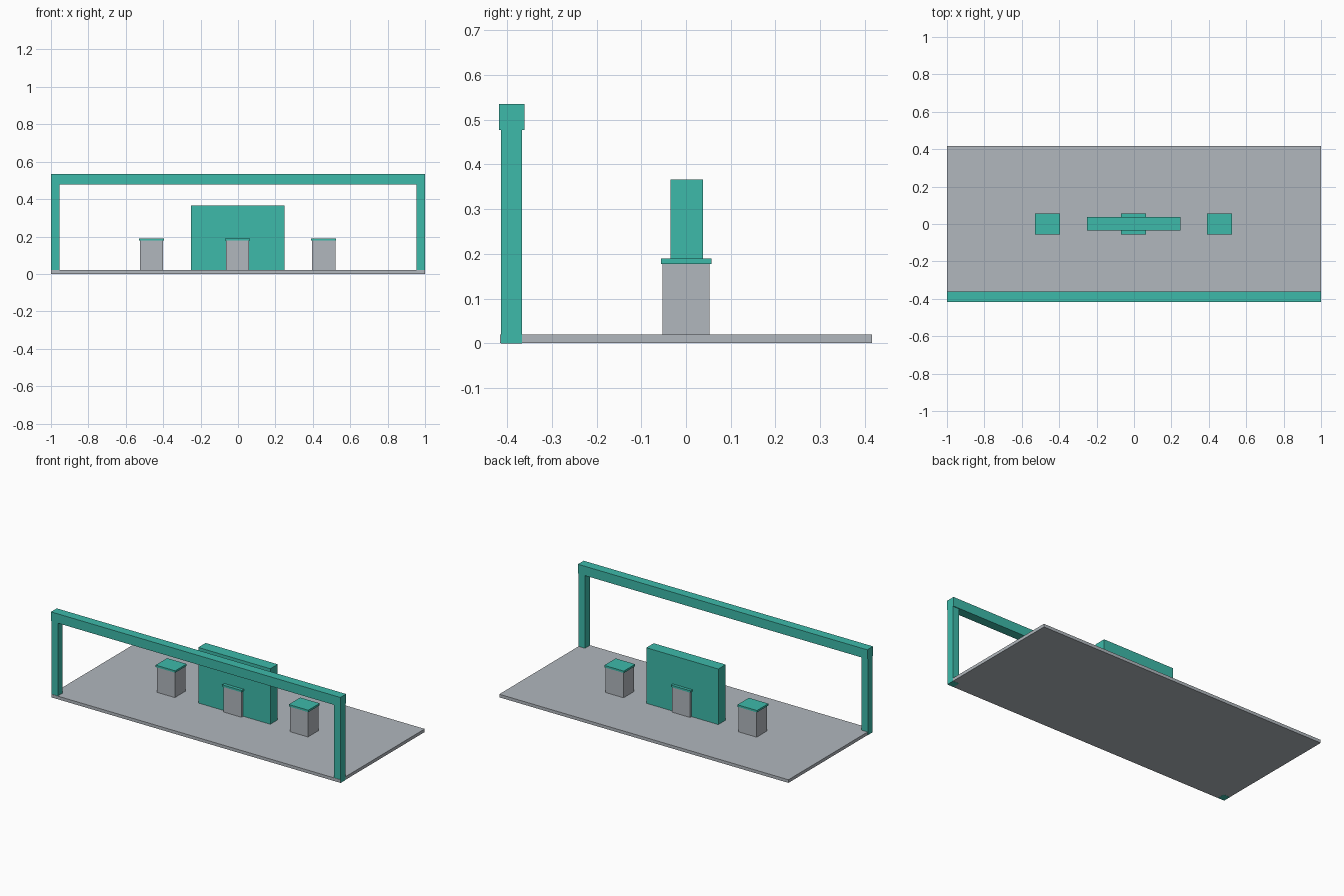
import bpy

if "Cube" in bpy.data.objects:
    bpy.data.objects.remove(bpy.data.objects["Cube"])


def make_material(name, color):
    mat = bpy.data.materials.new(name)
    mat.diffuse_color = (*color, 1.0)
    mat.use_nodes = True
    mat.node_tree.nodes["Principled BSDF"].inputs["Base Color"].default_value = mat.diffuse_color
    return mat


teal = make_material("teal", (0.047, 0.49, 0.40))
grey = make_material("light_grey", (0.44, 0.475, 0.51))


def box(name, x, y, z, mat):
    """Box spanning the (min, max) ranges along each axis."""
    bpy.ops.mesh.primitive_cube_add(size=1)
    obj = bpy.context.object
    obj.name = name
    for v in obj.data.vertices:
        v.co = [r[0] if c < 0 else r[1] for c, r in zip(v.co, (x, y, z))]
    obj.data.materials.append(mat)
    return obj


# Ground slab
box("base_slab", (-0.9992, 0.9992), (-0.416, 0.416), (0.0005, 0.02), grey)

# Entrance frame: two posts and a crossbeam
for side, x in (("left", (-1.0, -0.955)), ("right", (0.955, 1.0))):
    box(f"{side}_post", x, (-0.414, -0.366), (0.0, 0.478), teal)
box("crossbeam", (-1.0, 1.0), (-0.418, -0.361), (0.477, 0.535), teal)

# Central wall panel
box("wall_panel", (-0.25, 0.248), (-0.035, 0.038), (0.01, 0.367), teal)

# Row of pedestals with overhanging caps
for side, cx in (("left", -0.4625), ("middle", -0.0025), ("right", 0.4575)):
    box(f"{side}_pedestal", (cx - 0.0625, cx + 0.0625), (-0.052, 0.052),
        (0.015, 0.179), grey)
    box(f"{side}_pedestal_cap", (cx - 0.0675, cx + 0.0675), (-0.056, 0.057),
        (0.178, 0.19), teal)
